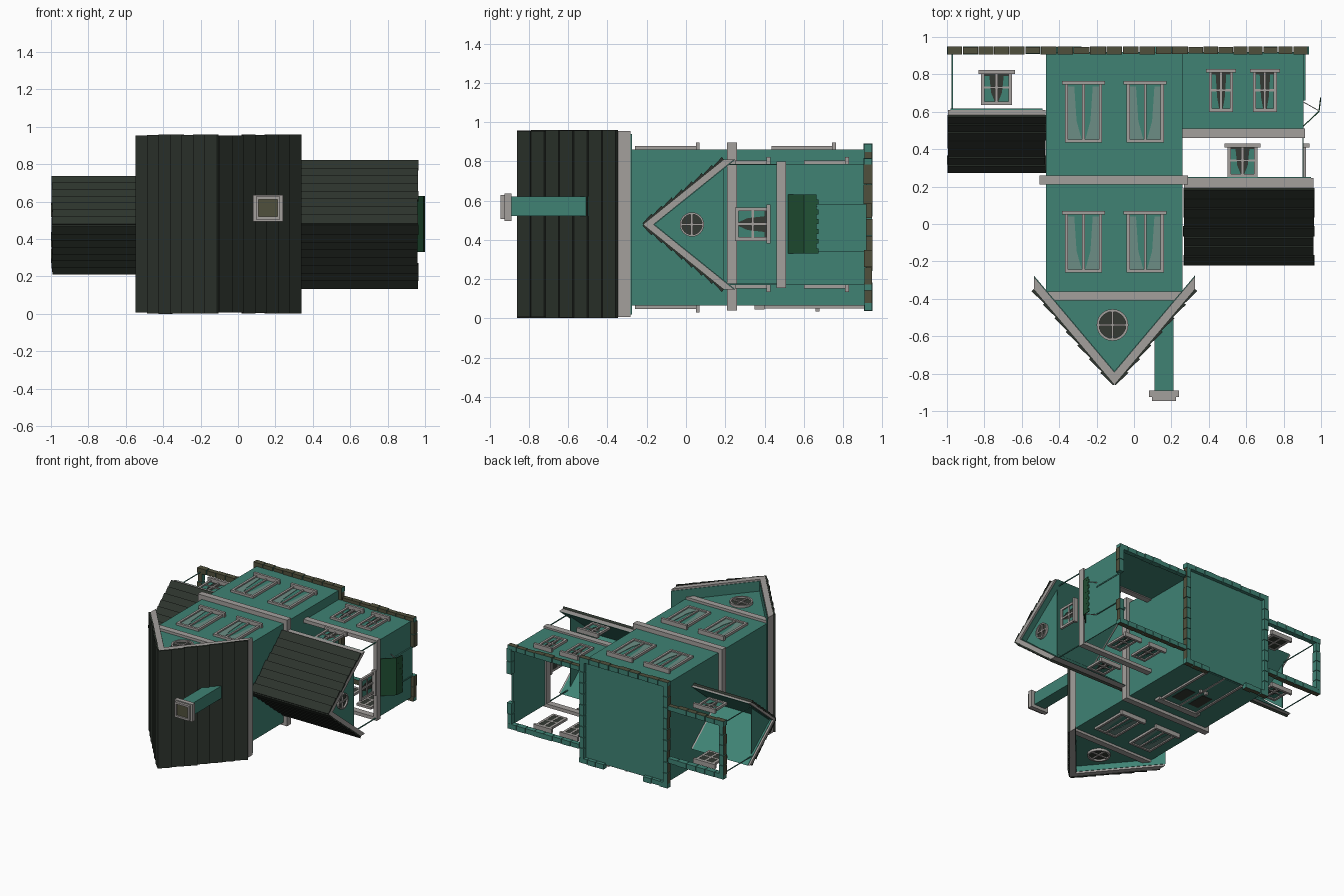
import bpy, bmesh, math, random
from mathutils import Vector

if "Cube" in bpy.data.objects:
    bpy.data.objects.remove(bpy.data.objects["Cube"])
random.seed(4)

def material(name, r, g, b):
    m = bpy.data.materials.new(name)
    m.diffuse_color = (r, g, b, 1)
    m.use_nodes = True
    m.node_tree.nodes["Principled BSDF"].inputs["Base Color"].default_value = m.diffuse_color
    return m

TEAL = material("teal siding", .050, .225, .175)
ROOF = material("dark roof boards", .026, .034, .026)
GREY = material("grey trim", .37, .35, .335)
STONE = material("olive stone", .080, .080, .045)
GREEN = material("awning green", .015, .080, .034)
GLASS = material("dark glass", .035, .042, .034)
CURTAIN = material("pale curtain", .15, .27, .235)

# plane mappings: (across, y, along) -> world
ALONG_Z = lambda a, y, t: (a, y, t)
ALONG_X = lambda a, y, t: (t, y, a)

def build(name, prisms, mats, rule=None):
    """Each prism is (2D outline, t0, t1, mapping)."""
    bm = bmesh.new()
    for pts, t0, t1, f in prisms:
        lo = [bm.verts.new(f(a, y, t0)) for a, y in pts]
        hi = [bm.verts.new(f(a, y, t1)) for a, y in pts]
        bm.faces.new(lo)
        bm.faces.new(hi)
        n = len(pts)
        for i in range(n):
            j = (i + 1) % n
            bm.faces.new((lo[i], lo[j], hi[j], hi[i]))
    bmesh.ops.recalc_face_normals(bm, faces=bm.faces[:])
    me = bpy.data.meshes.new(name)
    mats = mats if isinstance(mats, list) else [mats]
    for m in mats:
        me.materials.append(m)
    if rule:
        for fc in bm.faces:
            fc.material_index = rule(fc.normal)
    bm.to_mesh(me)
    bm.free()
    ob = bpy.data.objects.new(name, me)
    bpy.context.collection.objects.link(ob)
    return ob

def rect(a0, a1, y0, y1):
    return [(a0, y0), (a1, y0), (a1, y1), (a0, y1)]

def box(name, x0, x1, y0, y1, z0, z1, mat):
    return build(name, [(rect(x0, x1, y0, y1), z0, z1, ALONG_Z)], mat)

def roof(name, f, c, w, ridge, eave, t0, t1, rows, thick):
    """Gable roof: trim shell, teal underside and overlapping boards."""
    h = eave - ridge
    L = math.hypot(w, h)
    drop = thick * L / w
    g = .018 * L / w
    def chevron(o, k):
        return [(c, ridge + o), (c + w, eave + o), (c + w, eave + k),
                (c, ridge + k), (c - w, eave + k), (c - w, eave + o)]
    build(name + "_trim", [(chevron(g, drop), t0 + .006, t1 - .006, f)], GREY)
    build(name + "_underside", [(chevron(drop, drop + .006), t0 + .02, t1 - .02, f)], TEAL)
    boards = []
    for s in (-1, 1):
        d = Vector((s * w, h)) / L
        n = Vector((s * h, -w)) / L
        o = Vector((c, ridge + g))
        for i in range(rows):
            p, q = L * i / rows, L * (i + 1) / rows
            e = random.uniform(0, .008)
            pts = [o + d * p, o + d * p + n * .008, o + d * q + n * .018, o + d * q]
            boards.append(([tuple(v) for v in pts], t0 + e, t1 - e, f))
    build(name + "_boards", boards, ROOF)

def on_wall(axis, pos, sgn):
    if axis == 'z':
        return lambda a, y, d: (a, y, pos + sgn * d)
    return lambda a, y, d: (pos + sgn * d, y, a)

def window(name, axis, pos, sgn, c, cy, w, h, pane, cross=True):
    """Framed window; the sill is at larger y because the house lies on its back."""
    f = on_wall(axis, pos, sgn)
    a0, a1, y0, y1, b = c - w / 2, c + w / 2, cy - h / 2, cy + h / 2, .018
    bars = [(rect(a0, a0 + b, y0, y1), 0, .018, f), (rect(a1 - b, a1, y0, y1), 0, .018, f),
            (rect(a0, a1, y0, y0 + b), 0, .018, f),
            (rect(a0 - .015, a1 + .015, y1 - .02, y1), 0, .035, f),
            (rect(c - .007, c + .007, y0, y1), 0, .014, f)]
    if cross:
        bars.append((rect(a0, a1, cy - .006, cy + .006), 0, .014, f))
    build(name + "_frame", bars, GREY)
    build(name + "_pane", [(rect(a0 + .01, a1 - .01, y0 + .01, y1 - .01), .001, .004, f)], pane)
    cur = []
    for s in (-1, 1):
        e = s * (w / 2 - b)
        cur.append(([(c + e, y0 + b), (c + s * .01, y0 + b), (c + e * .45, cy - h * .15),
                     (c + e * .6, y1 - .03), (c + e, y1 - .03)], .005, .008, f))
    build(name + "_curtains", cur, CURTAIN if pane is TEAL else TEAL)

def round_window(name, axis, pos, sgn, c, cy, r):
    f = on_wall(axis, pos, sgn)
    circ = lambda k, q: (c + k * math.cos(q * math.pi / 12), cy + k * math.sin(q * math.pi / 12))
    ring = [([circ(r, i), circ(r, i + 1), circ(r * .84, i + 1), circ(r * .84, i)], 0, .02, f)
            for i in range(24)]
    ring += [(rect(c - r * .9, c + r * .9, cy - .006, cy + .006), 0, .015, f),
             (rect(c - .006, c + .006, cy - r * .9, cy + r * .9), 0, .015, f)]
    build(name + "_frame", ring, GREY)
    build(name + "_pane", [([circ(r * .9, i) for i in range(24)], .001, .006, f)], GLASS)

def stones(name, axis, pos, sgn, a0, a1):
    """Row of foundation stones, olive outside and teal on hidden sides."""
    f = on_wall(axis, pos, sgn)
    n = max(1, round((a1 - a0) / .085))
    out = Vector(f(0, 0, 1)) - Vector(f(0, 0, 0))
    row = []
    for i in range(n):
        p, q = a0 + (a1 - a0) * i / n, a0 + (a1 - a0) * (i + 1) / n
        e = random.uniform(0, .006)
        row.append((rect(p + .002, q - .002, .905 + e, .95 - e / 2), -.012, .03 - e, f))
    build(name, row, [STONE, TEAL], lambda m: 0 if m.dot(out) > .5 or m.y < -.5 else 1)

# main block
build("main_walls", [([(-.47, .92), (.26, .92), (.26, -.36), (-.105, -.80), (-.47, -.36)],
                      .065, .86, ALONG_Z)], TEAL)
box("floor_belt", -.505, .29, .21, .26, .04, .895, GREY)
box("gable_belt", -.475, .265, -.41, -.36, .045, .88, GREY)
roof("main_roof", ALONG_Z, -.105, .43, -.885, -.375, 0, .96, 7, .06)
for side, z, s in (("top", .86, 1), ("under", .065, -1)):
    round_window("gable_window_" + side, 'z', z, s, -.115, -.54, .085)
    for i, x in enumerate((-.27, .06)):
        window(f"upper_window_{side}_{i}", 'z', z, s, x, -.095, .2, .33, TEAL, False)
        if s > 0:
            window(f"lower_window_{i}", 'z', z, s, x, .60, .2, .33, TEAL, False)

# main double door on the underside wall
dz = on_wall('z', .065, -1)
build("main_door_frame", [(rect(-.28, -.26, .40, .91), 0, .015, dz), (rect(.05, .07, .40, .91), 0, .015, dz),
                          (rect(-.30, .09, .35, .40), 0, .02, dz), (rect(-.112, -.098, .4, .91), 0, .01, dz)], GREY)
build("main_door", [(rect(-.26, .05, .40, .91), 0, .006, dz)], TEAL)
build("main_door_glass", [(rect(-.23, -.14, .46, .62), 0, .009, dz), (rect(-.07, .02, .46, .62), 0, .009, dz)], GLASS)
build("door_knobs", [(rect(-.14, -.12, .66, .68), 0, .03, dz), (rect(-.09, -.07, .66, .68), 0, .03, dz)], GREY)

# chimney with hollow cap
box("chimney", .11, .21, -.90, -.46, .52, .62, TEAL)
build("chimney_cap", [(rect(.08, .24, -.925, -.89), .495, .635, ALONG_Z),
                      (rect(.095, .225, -.945, -.925), .505, .520, ALONG_Z),
                      (rect(.095, .225, -.945, -.925), .612, .627, ALONG_Z),
                      (rect(.095, .11, -.945, -.925), .505, .627, ALONG_Z),
                      (rect(.21, .225, -.945, -.925), .505, .627, ALONG_Z)], GREY)
box("chimney_flue", .11, .21, -.932, -.922, .52, .612, STONE)

# right wing: lower walls, open upper storey, gable
box("wing_top_wall", .26, .905, .49, .92, .780, .786, TEAL)
box("wing_end_wall", .900, .906, .49, .92, .17, .786, TEAL)
build("wing_belt", [(rect(.26, .915, .46, .51), .772, .80, ALONG_Z), (rect(.26, .915, .46, .51), .155, .182, ALONG_Z),
                    (rect(.885, .915, .46, .51), .155, .80, ALONG_Z)], GREY)
build("wing_gable", [([(.17, .19), (.785, .19), (.478, -.17)], .895, .902, ALONG_X)], TEAL)
roof("wing_roof", ALONG_X, .478, .33, -.245, .165, .262, .967, 8, .05)
round_window("wing_round_window", 'x', .902, 1, .478, .03, .062)
window("wing_end_window", 'x', .902, 1, .48, .34, .17, .18, GLASS)
build("wing_corner_posts", [(rect(.900, .907, .18, .47), z, z + .007, ALONG_Z) for z in (.17, .78)], TEAL)
for side, z, s in (("top", .786, 1), ("under", .17, -1)):
    window("wing_upper_window_" + side, 'z', z, s, .58, .34, .16, .18, GLASS)
    for i, x in enumerate((.465, .70)):
        window(f"wing_lower_window_{side}_{i}", 'z', z, s, x, .715, .13, .23, GLASS)

# side door and scalloped awning
dx = on_wall('x', .906, 1)
build("side_door", [(rect(.35, .57, .67, .92), 0, .006, dx)], TEAL)
build("side_door_frame", [(rect(.34, .35, .66, .92), 0, .01, dx), (rect(.57, .58, .66, .92), 0, .01, dx)], TEAL)
strips = []
for i in range(12):
    z, low = .33 + .025 * i, (.665 if i % 2 else .675)
    strips.append(([(.906, .52), (.992, .60), (1.0, low), (.995, low), (.986, .605), (.906, .527)],
                   z, z + .025, ALONG_Z))
build("awning", strips, GREEN)
build("awning_rods", [([(.905, .650), (.985, .605), (.985, .610), (.905, .655)], z, z + .005, ALONG_Z)
                      for z in (.34, .615)], GREY)

# left wing: open frame under its roof
roof("left_roof", ALONG_X, .474, .25, .25, .555, -1, -.468, 7, .035)
build("left_gable", [([(.29, .55), (.66, .55), (.474, .32)], -.97, -.964, ALONG_X)], TEAL)
build("left_corner_posts", [(rect(-.975, -.969, .55, .92), z, z + .006, ALONG_Z) for z in (.27, .674)], TEAL)
for side, z, s in (("top", .68, 1), ("under", .27, -1)):
    window("left_window_" + side, 'z', z, s, -.735, .73, .165, .185, GLASS)

# foundation stones
stones("stones_main_top", 'z', .86, 1, -.5, .29)
stones("stones_main_under_left", 'z', .065, -1, -.5, -.28)
stones("stones_main_under_right", 'z', .065, -1, .07, .29)
stones("stones_main_left", 'x', -.47, -1, .07, .86)
stones("stones_main_right", 'x', .26, 1, .07, .86)
stones("stones_wing_top", 'z', .786, 1, .29, .93)
stones("stones_wing_under", 'z', .17, -1, .29, .93)
stones("stones_wing_end_low", 'x', .905, 1, .17, .35)
stones("stones_wing_end_high", 'x', .905, 1, .58, .786)
stones("stones_left_top", 'z', .68, 1, -1, -.5)
stones("stones_left_under", 'z', .27, -1, -1, -.5)
stones("stones_left_end", 'x', -.97, -1, .27, .68)
